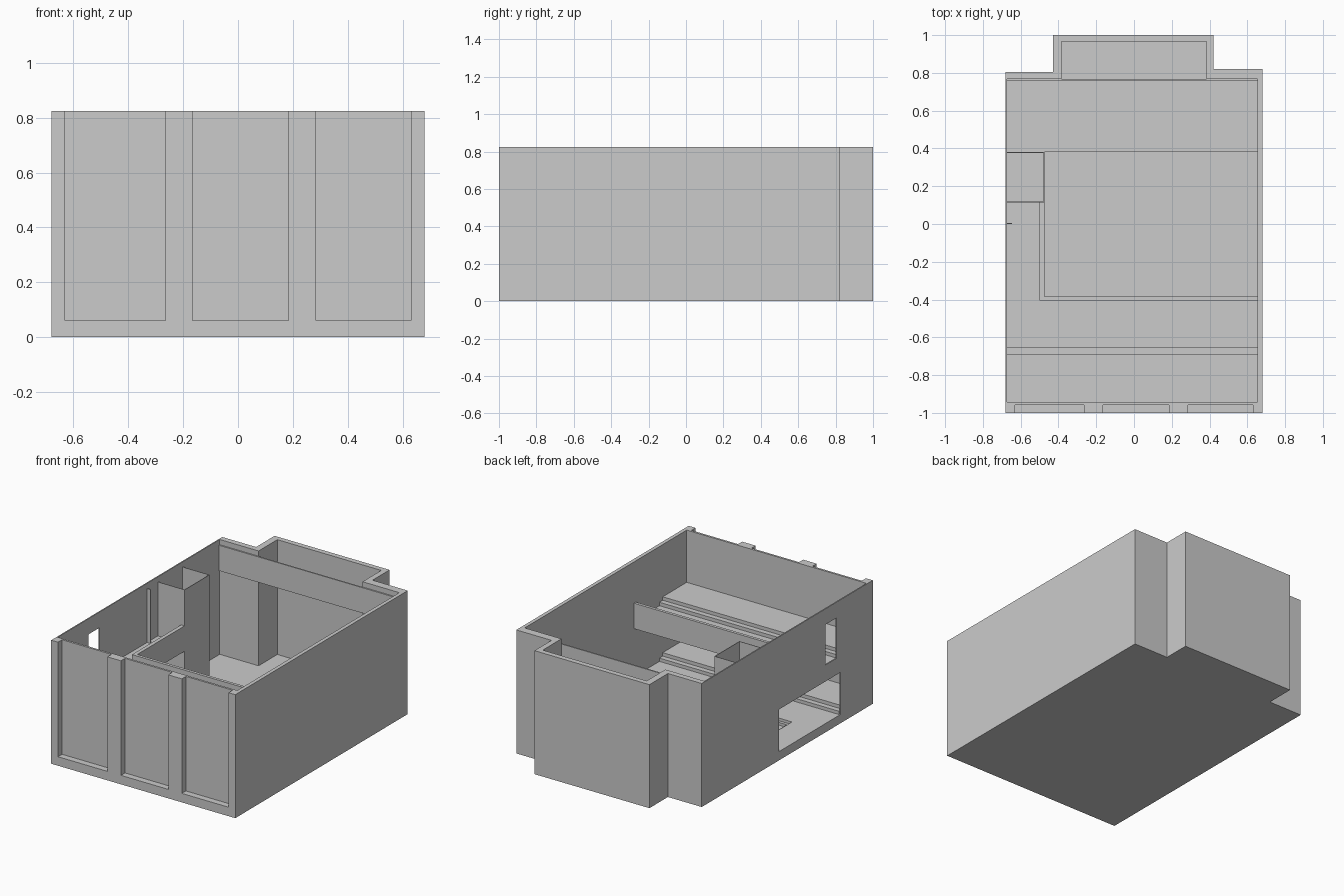
import bpy, bmesh
from mathutils import Vector

if "Cube" in bpy.data.objects:
    bpy.data.objects.remove(bpy.data.objects["Cube"])


def prism(name, pts, lo, hi, axis='z'):
    """Extrude a closed 2D outline: axis z uses (x, y), axis x uses (y, z)."""
    place = (lambda p, h: (p[0], p[1], h)) if axis == 'z' else (lambda p, h: (h, p[0], p[1]))
    bm = bmesh.new()
    face = bm.faces.new([bm.verts.new(place(p, lo)) for p in pts])
    new = bmesh.ops.extrude_face_region(bm, geom=[face])['geom']
    shift = Vector(place((0, 0), hi - lo))
    bmesh.ops.translate(bm, vec=shift, verts=[g for g in new if isinstance(g, bmesh.types.BMVert)])
    bmesh.ops.recalc_face_normals(bm, faces=bm.faces[:])
    mesh = bpy.data.meshes.new(name)
    bm.to_mesh(mesh)
    bm.free()
    ob = bpy.data.objects.new(name, mesh)
    bpy.context.collection.objects.link(ob)
    return ob


def box(name, x0, x1, y0, y1, z0, z1):
    return prism(name, [(x0, y0), (x1, y0), (x1, y1), (x0, y1)], z0, z1)


def cut(target, cutter):
    """Subtract the cutter, bake the result and remove the cutter."""
    cutter.hide_render = True
    mod = target.modifiers.new("cut", 'BOOLEAN')
    mod.operation, mod.solver, mod.object = 'DIFFERENCE', 'EXACT', cutter
    bpy.context.view_layer.objects.active = target
    bpy.ops.object.modifier_apply(modifier=mod.name)
    bpy.data.objects.remove(cutter)


H, FLOOR = 0.825, 0.058
XL, XR, YF = -0.672, 0.655, -0.943      # inner faces of the side and front walls
MEZZ_LOW, MEZZ, CEIL = 0.38, 0.43, 0.79

# Outer shell with a rear bay, hollowed out
shell = prism("building_shell", [(-0.68, -1), (0.68, -1), (0.68, 0.82), (0.42, 0.82), (0.42, 1),
                                 (-0.43, 1), (-0.43, 0.805), (-0.68, 0.805)], 0, H)
cut(shell, prism("room_cutter", [(XL, YF), (XR, YF), (XR, 0.767), (0.383, 0.767), (0.383, 0.965),
                                 (-0.385, 0.965), (-0.385, 0.767), (XL, 0.767)], FLOOR, 1))

# Sunken floor with a narrow rim step on the front and left
cut(shell, prism("rim_cutter", [(-0.5, -0.405), (XR - .001, -0.405), (XR - .001, -0.3),
                                (-0.4, -0.3), (-0.4, 0.115), (-0.5, 0.115)], 0.04, 0.2))
cut(shell, box("pit_cutter", -0.475, XR - .001, -0.385, 0.38, 0.022, 0.2))

# Three tall recessed panels across the front
for x0, x1 in ((-0.63, -0.265), (-0.165, 0.185), (0.285, 0.63)):
    cut(shell, box("panel_cutter", x0, x1, -1.1, -0.957, 0.06, 1))

# Wide low opening and upper window in the left wall
cut(shell, box("opening_cutter", -0.75, -0.665, -0.66, -0.013, FLOOR + .001, 0.34))
cut(shell, box("window_cutter", -0.75, -0.665, -0.617, -0.5, 0.45, 0.72))

# Lower steps and front landing
prism("lower_steps", [(-0.655, FLOOR), (-0.655, 0.08), (-0.69, 0.08), (-0.69, 0.103),
                      (YF, 0.103), (YF, FLOOR)], XL, XR, 'x')

# Mezzanine floor with matching steps, plus its left gallery
prism("mezzanine", [(-0.405, MEZZ_LOW), (-0.405, MEZZ), (-0.655, MEZZ), (-0.655, 0.453),
                    (-0.69, 0.453), (-0.69, 0.476), (YF, 0.476), (YF, MEZZ_LOW)], XL, XR, 'x')
box("gallery_floor", XL, -0.5, -0.405, 0.115, MEZZ_LOW, MEZZ)

# L-shaped parapet around the void
prism("parapet", [(-0.5, -0.405), (XR, -0.405), (XR, -0.385), (-0.475, -0.385),
                  (-0.475, 0.115), (-0.5, 0.115)], MEZZ_LOW, 0.55)

# Thin closet walls on the left side
T = 0.004
box("closet_front_wall", XL, -0.475, 0.115, 0.115 + T, FLOOR, CEIL)
box("closet_side_wall", -0.475 - T, -0.475, 0.115, 0.38, FLOOR, CEIL)
box("closet_rear_wall", XL, -0.475, 0.38 - T, 0.38, FLOOR, CEIL)
box("gallery_door_jamb", XL, -0.645, 0.0, T, MEZZ, CEIL)

# Header beam across the bay
box("bay_header", XL, XR, 0.758, 0.767, 0.62, CEIL)
